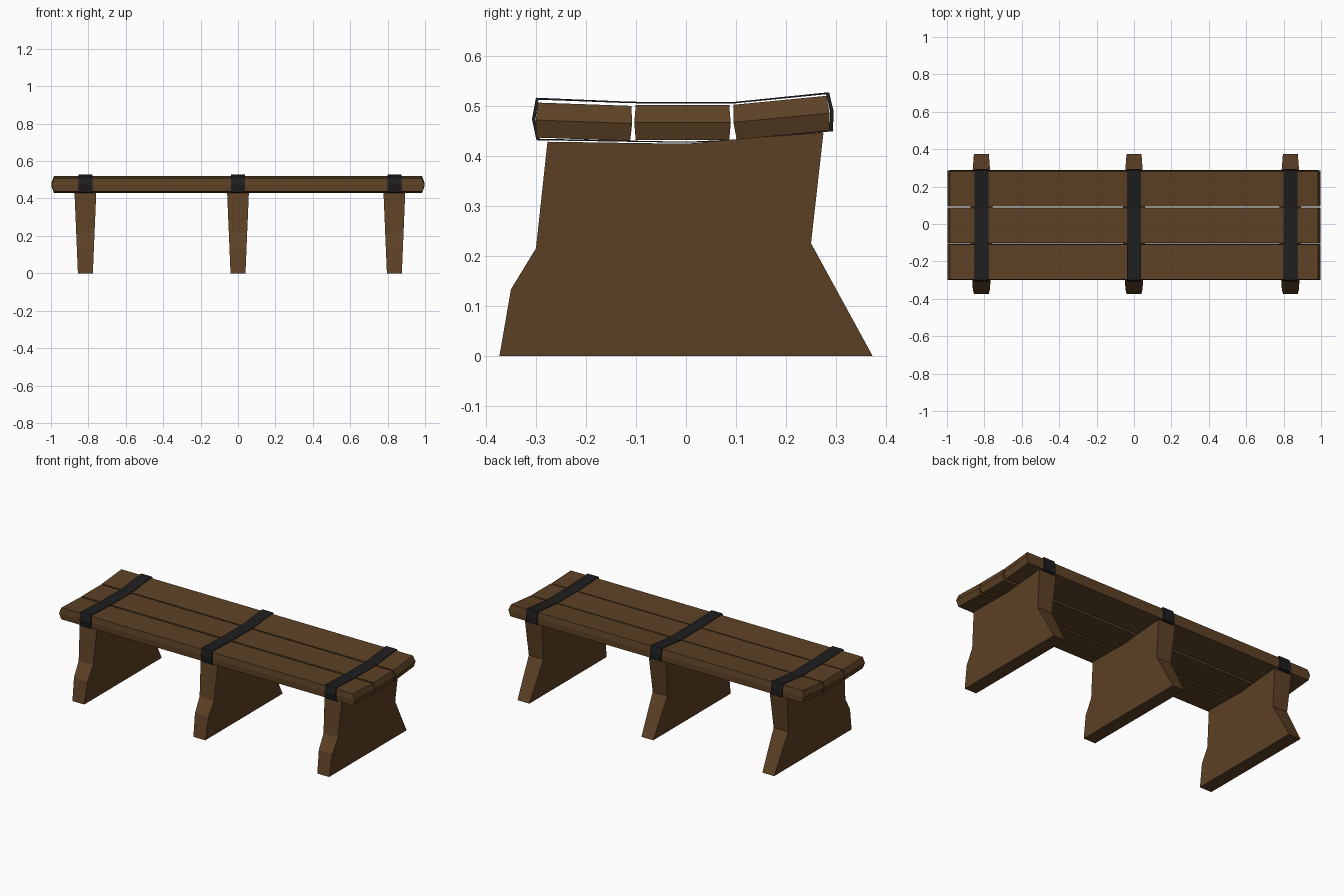
import bpy, bmesh, math
from mathutils import Matrix

if "Cube" in bpy.data.objects:
    bpy.data.objects.remove(bpy.data.objects["Cube"])


def material(name, color):
    m = bpy.data.materials.new(name)
    m.diffuse_color = (*color, 1)
    m.use_nodes = True
    m.node_tree.nodes["Principled BSDF"].inputs["Base Color"].default_value = m.diffuse_color
    return m


WOOD = material("wood", (0.11, 0.053, 0.019))
IRON = material("dark_iron", (0.013, 0.013, 0.014))
SUPPORT_X = (-0.816, 0.0, 0.836)


def finish(name, bm, mat):
    bmesh.ops.recalc_face_normals(bm, faces=bm.faces)
    me = bpy.data.meshes.new(name)
    bm.to_mesh(me)
    bm.free()
    me.materials.append(mat)
    ob = bpy.data.objects.new(name, me)
    bpy.context.collection.objects.link(ob)
    return ob


def bridge(bm, a, b):
    n = len(a)
    for i in range(n):
        j = (i + 1) % n
        bm.faces.new((a[i], a[j], b[j], b[i]))


# Seat planks: tilted boards whose edges swell slightly at mid height
def plank(name, y, z, tilt):
    bm = bmesh.new()
    rings = []
    for h, hx, hy in ((-0.035, 0.984, 0.0935), (0, 0.997, 0.0965), (0.035, 0.984, 0.0935)):
        rings.append([bm.verts.new((sx * hx, sy * hy, h))
                      for sx, sy in ((-1, -1), (1, -1), (1, 1), (-1, 1))])
    bridge(bm, rings[0], rings[1])
    bridge(bm, rings[1], rings[2])
    bm.faces.new(rings[0])
    bm.faces.new(rings[2])
    bm.transform(Matrix.Translation((0, y, z)) @ Matrix.Rotation(math.radians(tilt), 4, 'X'))
    finish(name, bm, WOOD)


plank("front_plank", -0.204, 0.468, -2)
plank("middle_plank", -0.007, 0.466, 0)
plank("back_plank", 0.191, 0.476, 5.5)

# Leg slabs: side profile (y, z), thinner towards the ground
LEG = [(-0.373, 0), (0.373, 0), (0.25, 0.225), (0.275, 0.447), (0.09, 0.432),
       (0.0, 0.424), (-0.277, 0.428), (-0.3, 0.215), (-0.35, 0.133)]


def leg(name, x):
    bm = bmesh.new()
    sides = [[bm.verts.new((x + s * (0.04 + 0.042 * z), y, z)) for y, z in LEG] for s in (-1, 1)]
    bridge(bm, *sides)
    for s in sides:
        bm.faces.new(s)
    finish(name, bm, WOOD)


# Iron straps: closed bands wrapped round the planks
OUTER = [(-0.300, 0.516), (-0.11, 0.508), (0.09, 0.507), (0.286, 0.527),
         (0.295, 0.490), (0.294, 0.449), (0.09, 0.430), (0.0, 0.426),
         (-0.299, 0.431), (-0.308, 0.473)]
INNER = [(-0.295, 0.512), (-0.11, 0.505), (0.09, 0.504), (0.280, 0.523),
         (0.288, 0.489), (0.287, 0.451), (0.09, 0.432), (0.0, 0.428),
         (-0.293, 0.434), (-0.301, 0.473)]


def strap(name, x, half=0.037):
    bm = bmesh.new()
    ol, orr, il, ir = [[bm.verts.new((x + s * half, y, z)) for y, z in prof]
                       for prof in (OUTER, INNER) for s in (-1, 1)]
    for a, b in ((ol, orr), (orr, ir), (ir, il), (il, ol)):
        bridge(bm, a, b)
    finish(name, bm, IRON)


for side, x in zip(("left", "middle", "right"), SUPPORT_X):
    leg(side + "_leg", x)
    strap(side + "_strap", x)
